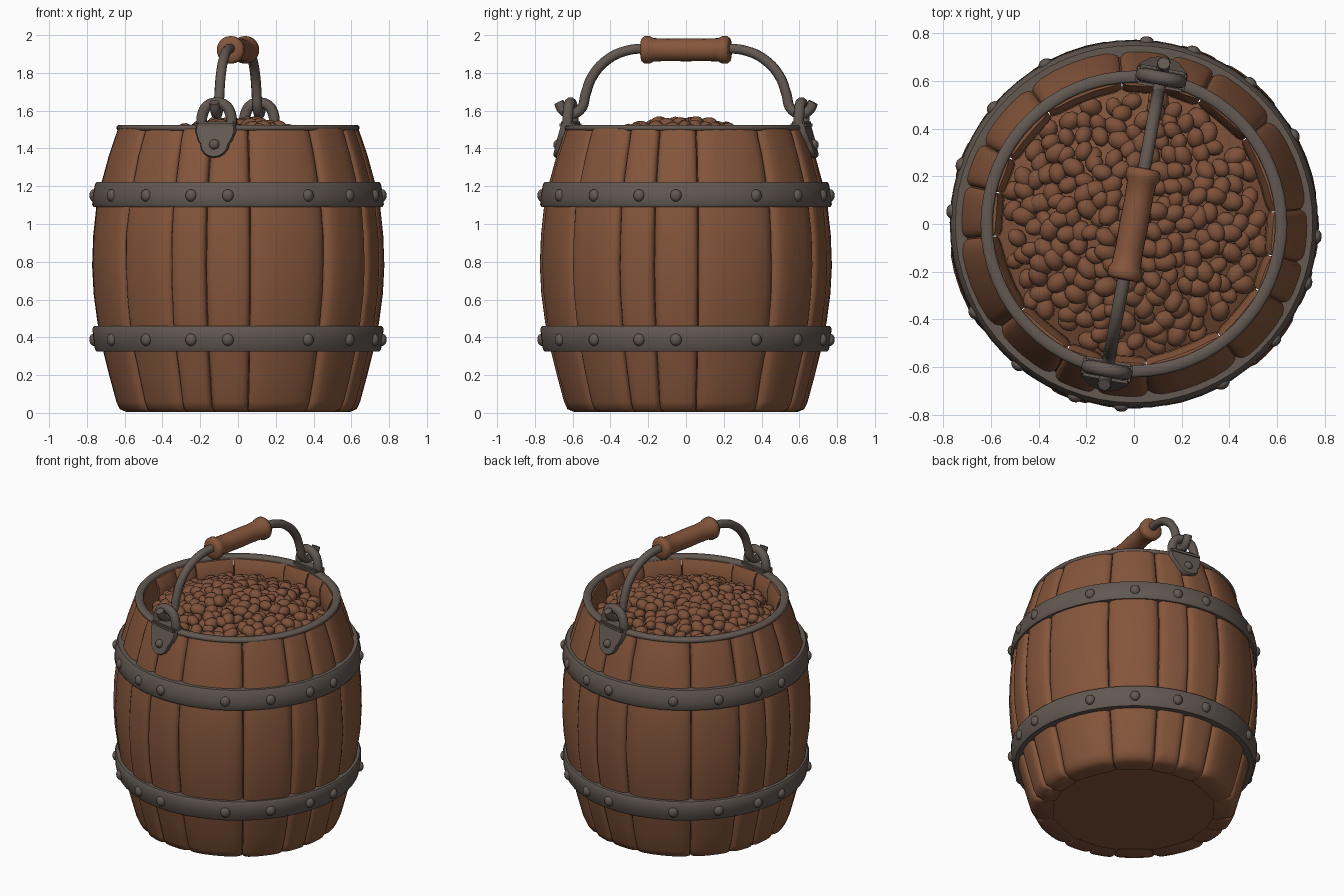
import bpy, bmesh, math, random
from mathutils import Matrix, Vector, Euler

if "Cube" in bpy.data.objects:
    bpy.data.objects.remove(bpy.data.objects["Cube"])
random.seed(4)
TURN = Matrix.Rotation(math.radians(-10.5), 4, 'Z')   # handle line is turned a little


def mat(name, rgb):
    m = bpy.data.materials.new(name)
    m.diffuse_color = (*rgb, 1)
    m.use_nodes = True
    m.node_tree.nodes["Principled BSDF"].inputs["Base Color"].default_value = m.diffuse_color
    return m


WOOD = mat("brown wood", (0.235, 0.092, 0.044))
DARK = mat("dark wood", (0.13, 0.052, 0.027))
METAL = mat("grey iron", (0.125, 0.098, 0.083))
BEAN = mat("bean brown", (0.205, 0.082, 0.042))


def finish(bm, name, material, angle=40):
    bmesh.ops.recalc_face_normals(bm, faces=bm.faces)
    me = bpy.data.meshes.new(name)
    bm.to_mesh(me)
    bm.free()
    me.materials.append(material)
    ob = bpy.data.objects.new(name, me)
    bpy.context.collection.objects.link(ob)
    bpy.ops.object.select_all(action='DESELECT')
    bpy.context.view_layer.objects.active = ob
    ob.select_set(True)
    bpy.ops.object.shade_smooth_by_angle(angle=math.radians(angle))
    return ob


def skin(bm, rings, caps=False, loop=False):
    """Join equal closed rings of points with quads."""
    vs = [[bm.verts.new(p) for p in r] for r in rings]
    n = len(vs[0])
    for i in range(len(vs) if loop else len(vs) - 1):
        a, b = vs[i], vs[(i + 1) % len(vs)]
        for j in range(n):
            bm.faces.new((a[j], a[(j + 1) % n], b[(j + 1) % n], b[j]))
    if caps:
        bm.faces.new(vs[0])
        bm.faces.new(vs[-1])


def lathe(name, profile, material, n=64, loop=False, caps=False, m=Matrix(), angle=40):
    bm = bmesh.new()
    skin(bm, [[m @ Vector((r * math.cos(k * math.tau / n), r * math.sin(k * math.tau / n), z))
               for k in range(n)] for r, z in profile], caps, loop)
    return finish(bm, name, material, angle)


def tube(name, pts, radius, material, m):
    cu = bpy.data.curves.new(name, 'CURVE')
    cu.dimensions = '3D'
    cu.bevel_depth, cu.bevel_resolution, cu.resolution_u = radius, 3, 6
    cu.use_fill_caps = True
    sp = cu.splines.new('BEZIER')
    sp.bezier_points.add(len(pts) - 1)
    for bp, p in zip(sp.bezier_points, pts):
        bp.co = p
        bp.handle_left_type = bp.handle_right_type = 'AUTO'
    tmp = bpy.data.objects.new(name, cu)
    bpy.context.collection.objects.link(tmp)
    me = bpy.data.meshes.new_from_object(tmp.evaluated_get(bpy.context.evaluated_depsgraph_get()))
    bpy.data.objects.remove(tmp)
    bm = bmesh.new()
    bm.from_mesh(me)
    bmesh.ops.transform(bm, matrix=m, verts=bm.verts)
    return finish(bm, name, material, 50)


def polar(r, deg, z):
    a = math.radians(deg)          # 0 = front, growing towards the right side
    return Vector((r * math.sin(a), -r * math.cos(a), z))


# staves: outer radius, inner radius, height
PROFILE = [(0.595, 0.50, 0.005), (0.632, 0.52, 0.02), (0.65, 0.55, 0.06), (0.685, 0.57, 0.19),
           (0.72, 0.60, 0.33), (0.75, 0.64, 0.48), (0.77, 0.65, 0.63), (0.778, 0.66, 0.78),
           (0.772, 0.65, 0.94), (0.756, 0.64, 1.09), (0.728, 0.61, 1.22), (0.69, 0.555, 1.36),
           (0.66, 0.56, 1.45), (0.64, 0.585, 1.505)]
SEAMS = [5, 37.5, 62, 77]
COLS = [-1, -.96, -.88, -.72, -.4, 0, .4, .72, .88, .96, 1]
edges = [s + 90 * q for q in range(4) for s in SEAMS] + [365]
bm = bmesh.new()
for a0, a1 in zip(edges, edges[1:]):
    mid, half = (a0 + a1) / 2, (a1 - a0) / 2 - 0.2
    shift = random.uniform(-0.006, 0.004)
    rings = []
    for k, (ro, ri, z) in enumerate(PROFILE):
        depth = 0.026 + random.uniform(-0.006, 0.006)
        outer = [polar(ro + shift - depth * abs(t) ** 9, mid + half * t, z) for t in COLS]
        inner = [polar(ri + shift + 0.015 * abs(t) ** 6, mid + half * t, z) for t in (1, .8, .3, -.3, -.8, -1)]
        rings.append(outer + inner)
    skin(bm, rings, caps=True)
finish(bm, "barrel_staves", WOOD, 50)

# dark core seen in the seams, and the bottom board
lathe("barrel_core", [(r - 0.04, z) for r, _, z in PROFILE[1:-1]], DARK)
lathe("barrel_bottom", [(0.56, 0.015), (0.56, 0.05)], WOOD, caps=True)

# iron hoops with rivets
for name, z0, z1 in (("lower", 0.325, 0.46), ("upper", 1.09, 1.222)):
    r0, r1 = (0.757, 0.77) if name == "lower" else (0.772, 0.757)
    lathe(name + "_hoop", [(0.70, z0), (r0 - 0.008, z0), (r0, z0 + 0.012), ((r0 + r1) / 2 + .004, (z0 + z1) / 2),
                           (r1, z1 - 0.012), (r1 - 0.008, z1), (0.70, z1)], METAL, loop=True, angle=50)
    bm = bmesh.new()
    for q in range(4):
        for d in (-4, 29, 50.5, 71):
            a = d + 90 * q
            m = (Matrix.Translation(polar(0.765, a, (z0 + z1) / 2 - 0.005))
                 @ Matrix.Rotation(math.radians(a), 4, 'Z') @ Matrix.Diagonal((0.031, 0.024, 0.033, 1)))
            bmesh.ops.create_uvsphere(bm, u_segments=12, v_segments=8, radius=1, matrix=m)
    finish(bm, name + "_hoop_rivets", METAL, 60)

# rim ring
lathe("rim_ring", [(0.592, 1.495), (0.636, 1.495), (0.643, 1.503), (0.643, 1.515), (0.634, 1.525),
                   (0.600, 1.525), (0.592, 1.517)], METAL, loop=True, angle=60)


# heap of beans
def heap(r):
    return 1.525 - 0.15 * (r / 0.55) ** 2


lathe("bean_heap", [(r, heap(r) - 0.012) for r in (0.58, 0.5, 0.4, 0.3, 0.2, 0.1, 0.01)], BEAN, n=40, caps=True)
bm = bmesh.new()
COUNT = 215
for i in range(COUNT):
    r = 0.535 * math.sqrt((i + 0.5) / COUNT)
    a = i * 2.39996 + random.uniform(-0.03, 0.03) / max(r, 0.1)
    s = random.uniform(0.85, 1.12)
    m = (Matrix.Translation((r * math.cos(a), r * math.sin(a), heap(r) + random.uniform(-0.012, 0.016)))
         @ Euler((random.uniform(-.5, .5), random.uniform(-.5, .5), random.uniform(0, 6.3))).to_matrix().to_4x4()
         @ Matrix.Diagonal((0.049 * s, 0.039 * s, 0.035 * s, 1)))
    bmesh.ops.create_icosphere(bm, subdivisions=2, radius=1, matrix=m)
finish(bm, "beans", BEAN, 80)

# handle ears: wall plate, rim block, loop and rivet on both ends
for name, turn in (("front", 0), ("back", math.pi)):
    M = TURN @ Matrix.Rotation(turn, 4, 'Z')
    outline = [(0.105, 1.535), (0.108, 1.49), (0.09, 1.44)]
    outline += [(0.078 * math.cos(t), 1.425 - 0.075 * math.sin(t)) for t in [k * math.pi / 8 for k in range(9)]]
    outline += [(-0.09, 1.44), (-0.108, 1.49), (-0.105, 1.535)]

    def wall(x, z, out):
        y = 0.655 + 0.29 * (1.5 - z) + out
        return M @ Vector((x, -math.sqrt(y * y - x * x), z))

    bm = bmesh.new()
    skin(bm, [[wall(x * s, 1.45 + (z - 1.45) * s, o) for x, z in outline]
              for s, o in ((1, -0.03), (1, 0.004), (0.93, 0.014))], caps=True)
    finish(bm, name + "_ear_plate", METAL)
    bm = bmesh.new()
    bmesh.ops.create_cube(bm, size=1, matrix=M @ Matrix.Translation((0, -0.622, 1.525))
                          @ Matrix.Diagonal((0.21, 0.085, 0.035, 1)))
    bmesh.ops.bevel(bm, geom=bm.edges[:], offset=0.01, segments=2, affect='EDGES')
    finish(bm, name + "_ear_block", METAL)
    tube(name + "_ear_loop", [(-0.08, -0.622, 1.52), (-0.077, -0.622, 1.575), (-0.05, -0.622, 1.625),
                              (0, -0.622, 1.642), (0.05, -0.622, 1.625), (0.077, -0.622, 1.575),
                              (0.08, -0.622, 1.52)], 0.029, METAL, M)
    bm = bmesh.new()
    bmesh.ops.create_uvsphere(bm, u_segments=12, v_segments=8, radius=0.028,
                              matrix=Matrix.Translation(wall(0, 1.42, 0.008)))
    finish(bm, name + "_ear_rivet", METAL, 60)

# bent iron handle with hooked ends
half = [(-0.685, 1.645), (-0.665, 1.605), (-0.62, 1.582), (-0.565, 1.61), (-0.54, 1.69), (-0.505, 1.78),
        (-0.43, 1.865), (-0.33, 1.915), (-0.2, 1.93)]
path = [(0, y, z) for y, z in half] + [(0, -y, z) for y, z in reversed(half)]
tube("handle_rod", path, 0.027, METAL, TURN)

# turned wooden grip
grip = [(0.03, -.238), (0.062, -.236), (0.073, -.222), (0.073, -.195), (0.062, -.175), (0.059, -.1), (0.061, 0)]
grip += [(r, -z) for r, z in reversed(grip[:-1])]
lathe("handle_grip", grip, WOOD, n=24, caps=True, angle=50,
      m=TURN @ Matrix.Translation((0, 0, 1.922)) @ Matrix.Rotation(math.pi / 2, 4, 'X'))
